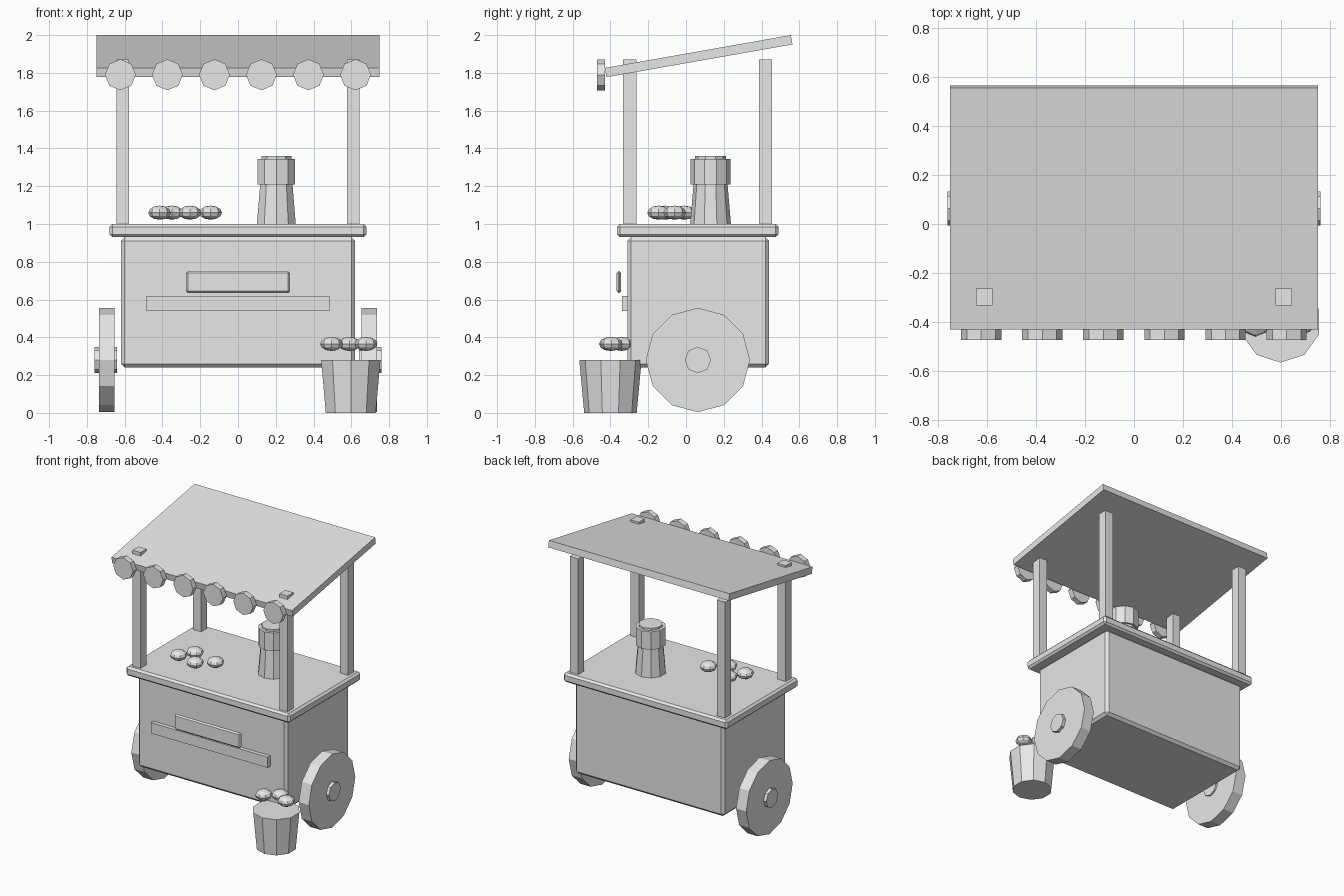
import bpy, math
from mathutils import Matrix

if "Cube" in bpy.data.objects:
    bpy.data.objects.remove(bpy.data.objects["Cube"], do_unlink=True)

GREY = (0.8, 0.8, 0.8, 1)
mat = bpy.data.materials.new("light grey")
mat.use_nodes = True
mat.diffuse_color = GREY
mat.node_tree.nodes["Principled BSDF"].inputs["Base Color"].default_value = GREY


def finish(name):
    ob = bpy.context.object
    ob.name = name
    ob.data.materials.append(mat)
    return ob


def box(name, x, y, z, bevel=0.0, tilt=0.0):
    """Box from (min, max) ranges, with an optional chamfer."""
    mid = [(a + b) / 2 for a, b in (x, y, z)]
    bpy.ops.mesh.primitive_cube_add(size=1, location=mid, rotation=(tilt, 0, 0))
    ob = finish(name)
    ob.data.transform(Matrix.Diagonal((x[1] - x[0], y[1] - y[0], z[1] - z[0], 1)))
    if bevel:
        mod = ob.modifiers.new("chamfer", "BEVEL")
        mod.width, mod.segments = bevel, 1
    return ob


def drum(name, sides, r1, r2, depth, loc, rot=(0, 0, 0)):
    bpy.ops.mesh.primitive_cone_add(vertices=sides, radius1=r1, radius2=r2,
                                    depth=depth, location=loc, rotation=rot)
    return finish(name)


def bun(name, x, y, z):
    bpy.ops.mesh.primitive_uv_sphere_add(segments=8, ring_count=6, radius=0.06,
                                         location=(x, y, z))
    finish(name).data.transform(Matrix.Diagonal((1, 1, 0.62, 1)))


# Cart body and counter
box("cart_body", (-0.62, 0.62), (-0.31, 0.44), (0.24, 0.93), 0.02)
box("counter", (-0.68, 0.68), (-0.365, 0.49), (0.93, 1.0), 0.015)

# Front rail and sign plate
box("front_rail", (-0.485, 0.485), (-0.34, -0.305), (0.54, 0.62))
box("front_sign", (-0.275, 0.275), (-0.367, -0.343), (0.635, 0.75), 0.01)

# Wheels and hubs
for side, label in ((1, "left"), (-1, "right")):
    turn = (0, math.pi / 2, 0)
    drum(label + "_wheel", 12, 0.276, 0.276, 0.084, (side * 0.695, 0.063, 0.28), turn)
    drum(label + "_hub", 8, 0.07, 0.07, 0.12, (side * 0.7, 0.063, 0.28), turn)
    # Posts
    for y, end in ((-0.298, "front"), (0.421, "back")):
        cx = side * 0.61
        box(f"{end}_{label}_post", (cx - 0.034, cx + 0.034), (y - 0.035, y + 0.035),
            (0.99, 1.87))

# Sloping canopy with scalloped edge
box("canopy", (-0.75, 0.75), (-0.433, 0.567), (1.8635, 1.9135), tilt=math.radians(10))
for i in range(6):
    drum(f"scallop_{i + 1}", 8, 0.082, 0.082, 0.042, (-0.623 + i * 0.249, -0.451, 1.79),
         (math.pi / 2, 0, 0))

# Urn on the counter
drum("urn_base", 10, 0.108, 0.09, 0.21, (0.203, 0.13, 1.105))
drum("urn_top", 10, 0.105, 0.105, 0.135, (0.203, 0.13, 1.2775))
drum("urn_lid", 10, 0.083, 0.083, 0.017, (0.203, 0.13, 1.3525))

# Buns on the counter
for i, (x, y) in enumerate(((-0.415, -0.11), (-0.35, -0.01), (-0.254, -0.145), (-0.145, -0.06))):
    bun(f"counter_bun_{i + 1}", x, y, 1.06)

# Bucket with buns above it
drum("bucket", 10, 0.139, 0.165, 0.28, (0.597, -0.4, 0.14))
for i, (x, y) in enumerate(((0.495, -0.4), (0.59, -0.34), (0.678, -0.395))):
    bun(f"bucket_bun_{i + 1}", x, y, 0.365)
